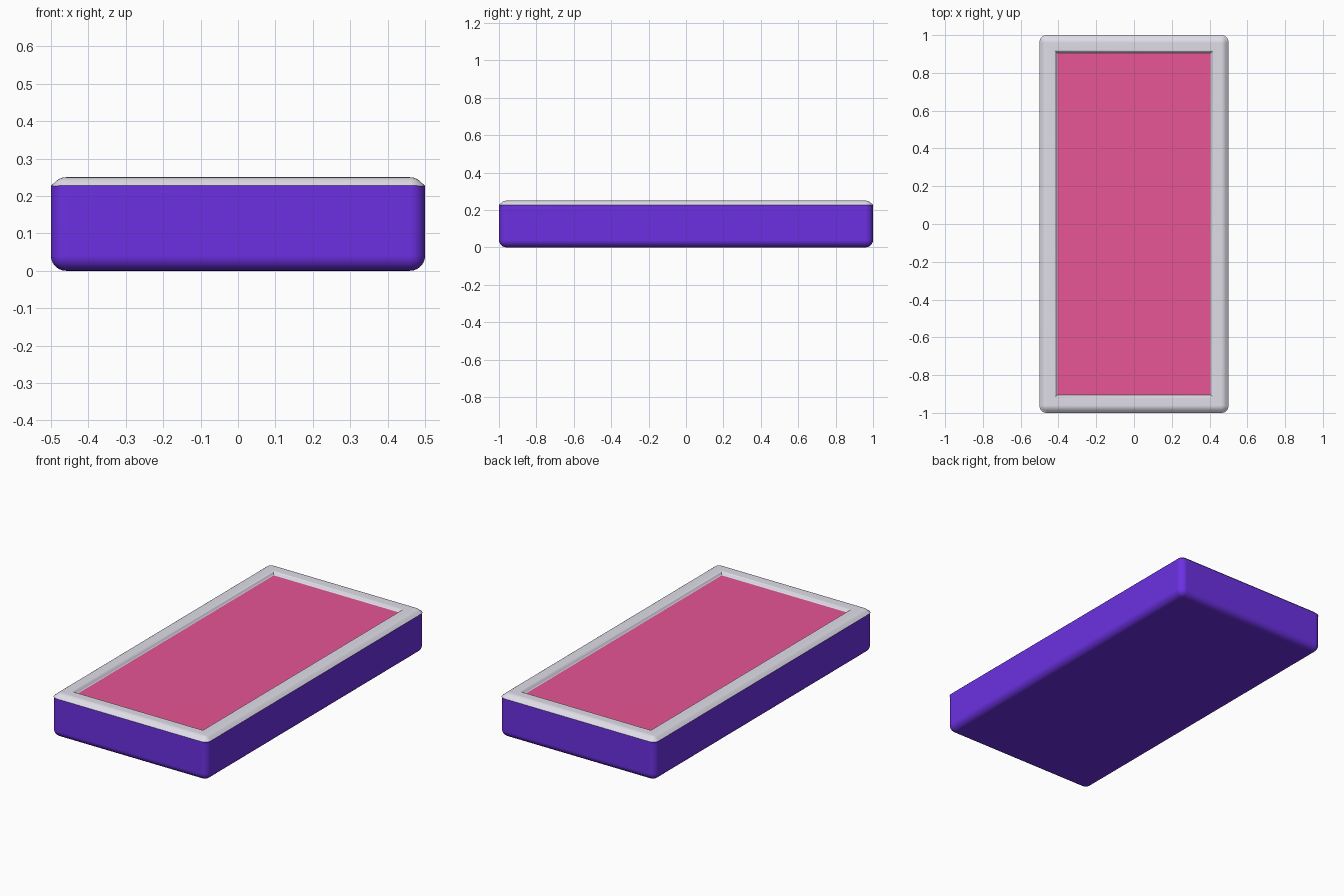
import bpy, bmesh
from mathutils import Vector

if "Cube" in bpy.data.objects:
    bpy.data.objects.remove(bpy.data.objects["Cube"], do_unlink=True)

WIDTH, LENGTH, HEIGHT, RADIUS = 1.0, 2.0, 0.25, 0.04
RIM_BASE = 0.2274


def material(name, colour):
    mat = bpy.data.materials.new(name)
    mat.use_nodes = True
    mat.diffuse_color = (*colour, 1)
    mat.node_tree.nodes["Principled BSDF"].inputs["Base Color"].default_value = (*colour, 1)
    return mat


materials = [
    material("purple", (0.15, 0.03, 0.76)),
    material("light grey", (0.75, 0.73, 0.81)),
    material("pink", (0.80, 0.09, 0.30)),
]

# Rounded block
bm = bmesh.new()
bmesh.ops.create_cube(bm, size=1)
bmesh.ops.scale(bm, vec=Vector((WIDTH, LENGTH, HEIGHT)), verts=bm.verts)
bmesh.ops.translate(bm, vec=Vector((0, 0, HEIGHT / 2)), verts=bm.verts)
bmesh.ops.bevel(bm, geom=bm.edges[:], offset=RADIUS, segments=7,
                profile=0.5, affect='EDGES')

# Keep the walls upright to the base of the rim
for vert in bm.verts:
    if HEIGHT - RADIUS < vert.co.z < RIM_BASE + 0.001:
        lean = RADIUS - (RADIUS ** 2 - (vert.co.z - HEIGHT + RADIUS) ** 2) ** 0.5
        vert.co.x *= WIDTH / (WIDTH - 2 * lean)
        vert.co.y *= LENGTH / (LENGTH - 2 * lean)
bm.normal_update()

# Grey rim on the upper part of the rounded edge
for face in bm.faces:
    face.material_index = int(face.calc_center_median().z > RIM_BASE + 0.001)

# Flat rim, soft step down and recessed panel
panel = max(bm.faces, key=lambda f: f.calc_center_median().z)
steps = ((0.04, 0), (0.003, -0.001), (0.005, -0.006), (0.004, -0.008), (0.004, -0.003))
for thickness, depth in steps:
    bmesh.ops.inset_region(bm, faces=[panel], thickness=thickness, depth=depth,
                           use_even_offset=True)
panel.material_index = 2

mesh = bpy.data.meshes.new("framed_block")
bm.to_mesh(mesh)
bm.free()
for mat in materials:
    mesh.materials.append(mat)
block = bpy.data.objects.new("framed_block", mesh)
bpy.context.collection.objects.link(block)

# Smooth rounding with flat large faces
bpy.ops.object.select_all(action='DESELECT')
block.select_set(True)
bpy.context.view_layer.objects.active = block
bpy.ops.object.shade_smooth_by_angle(angle=0.7)
weighted = block.modifiers.new("flat large faces", 'WEIGHTED_NORMAL')
weighted.keep_sharp = True
